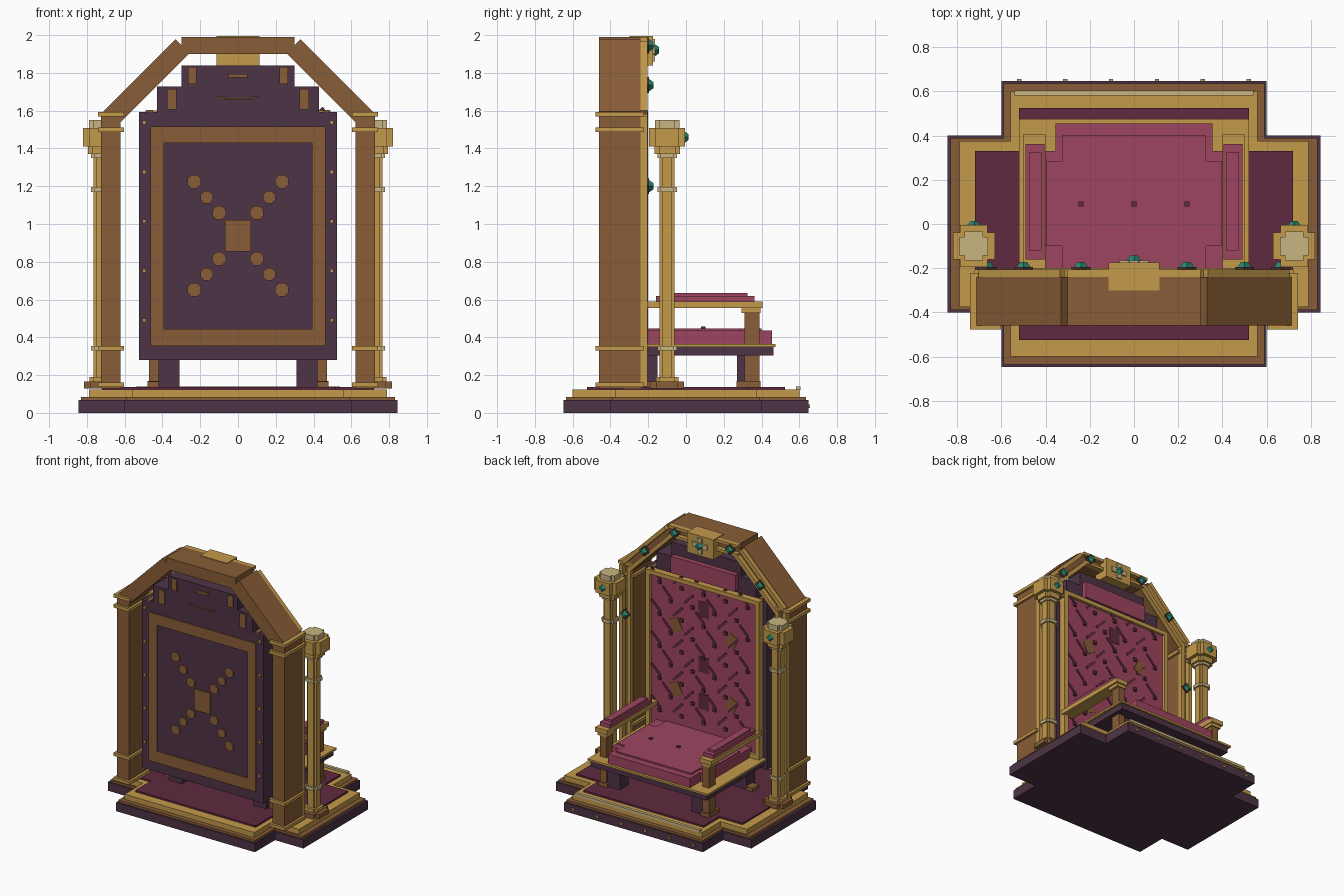
import bpy, bmesh, math
from mathutils import Matrix, Vector

if "Cube" in bpy.data.objects:
    bpy.data.objects.remove(bpy.data.objects["Cube"])


def material(name, rgb):
    m = bpy.data.materials.new(name)
    m.use_nodes = True
    m.diffuse_color = (*rgb, 1)
    m.node_tree.nodes["Principled BSDF"].inputs["Base Color"].default_value = (*rgb, 1)
    return m


PURPLE = material("dark purple", (0.076, 0.034, 0.061))
BROWN = material("bronze brown", (0.25, 0.11, 0.038))
GOLD = material("gold", (0.55, 0.32, 0.07))
PALE = material("pale gold", (0.58, 0.46, 0.22))
ROSE = material("rose cushion", (0.34, 0.06, 0.115))
WINE = material("dark wine", (0.115, 0.023, 0.05))
MOUNT = material("dark mount", (0.09, 0.04, 0.03))
TEAL = material("teal gem", (0.02, 0.26, 0.17))


def finish(bm, name, mat):
    bmesh.ops.recalc_face_normals(bm, faces=bm.faces)
    me = bpy.data.meshes.new(name)
    bm.to_mesh(me)
    bm.free()
    me.materials.append(mat)
    ob = bpy.data.objects.new(name, me)
    bpy.context.collection.objects.link(ob)
    return ob


def box(name, mat, x, y, z, turn=0):
    """Box from (min, max) ranges, turned about its own y axis."""
    bm = bmesh.new()
    mid = Vector([(a + b) / 2 for a, b in (x, y, z)])
    size = Matrix.Diagonal([b - a for a, b in (x, y, z)] + [1])
    rot = Matrix.Rotation(math.radians(turn), 4, 'Y')
    bmesh.ops.create_cube(bm, size=1, matrix=Matrix.Translation(mid) @ rot @ size)
    return finish(bm, name, mat)


def pair(name, mat, x, y, z, turn=0):
    """The same box on both sides."""
    box("left_" + name, mat, x, y, z, turn)
    box("right_" + name, mat, (-x[1], -x[0]), y, z, -turn)


def wide(name, mat, half, y, z):
    return box(name, mat, (-half, half), y, z)


def cross(name, mat, wide_arm, deep_arm, z, centre=(0, 0)):
    """Plus-shaped prism; each arm is (half x, half y)."""
    (a, b), (c, d) = wide_arm, deep_arm
    quarter = [(a, b), (c, b), (c, d)]
    pts = quarter + [(-x, y) for x, y in quarter[::-1]]
    pts += [(-x, -y) for x, y in quarter] + [(x, -y) for x, y in quarter[::-1]]
    bm = bmesh.new()
    face = bm.faces.new([bm.verts.new((x + centre[0], y + centre[1], z[0])) for x, y in pts])
    ext = bmesh.ops.extrude_face_region(bm, geom=[face])
    bmesh.ops.translate(bm, vec=(0, 0, z[1] - z[0]),
                        verts=[v for v in ext["geom"] if isinstance(v, bmesh.types.BMVert)])
    return finish(bm, name, mat)


def gem(name, x, y, z, mount=MOUNT, r=0.04):
    """Faceted gem on a diamond-shaped mount, facing +y."""
    box(name + "_mount", mount, (x - r * .75, x + r * .75), (y, y + .02), (z - r * .75, z + r * .75), 45)
    bm = bmesh.new()
    bmesh.ops.create_cone(bm, segments=4, radius1=r * .85, radius2=r * .4, depth=0.025, cap_ends=True,
                          matrix=Matrix.Translation((x, y + .03, z)) @ Matrix.Rotation(-math.pi / 2, 4, 'X'))
    finish(bm, name, TEAL)


# Stepped plinth
cross("plinth", PURPLE, (.845, .4), (.6, .648), (0, .068))
cross("plinth_step", BROWN, (.83, .39), (.59, .635), (.068, .085))
cross("plinth_gold_step", GOLD, (.79, .375), (.56, .6), (.085, .125))
cross("carpet", WINE, (.72, .33), (.52, .525), (.125, .138))
wide("front_step_trim", PALE, .54, (.582, .605), (.12, .14))
for i in range(6):
    x = -.52 + i * .208
    box("plinth_stud", GOLD, (x - .01, x + .01), (.64, .656), (.025, .045))

# Posts and arch
DEPTH = (-.46, -.24)
pair("post", BROWN, (.622, .724), DEPTH, (.13, 1.57))
pair("arch_brace", BROWN, (.215, .755), DEPTH, (1.698, 1.802), 45)
wide("arch_beam", BROWN, .3, DEPTH, (1.9, 1.99))
for z in (.15, .342, 1.5, 1.58):
    pair("post_band", GOLD, (.603, .742), (-.478, -.222), (z - .012, z + .012))

# Gold rails along the arch fronts
RAIL = (-.245, -.205)
for d in (-.034, .034):
    pair("post_rail", GOLD, (.673 + d - .015, .673 + d + .015), RAIL, (.14, 1.57))
    k = d * .707
    pair("brace_rail", GOLD, (.225 + k, .745 + k), RAIL, (1.735 + k, 1.765 + k), 45)
    wide("beam_rail", GOLD, .3, RAIL, (1.945 + d - .011, 1.945 + d + .011))

# Keystone and arch gems
wide("keystone", GOLD, .115, (-.3, -.175), (1.84, 1.995))
wide("keystone_bar", PALE, .065, (-.18, -.165), (1.9, 1.94))
box("keystone_stem", PALE, (-.02, .02), (-.18, -.165), (1.86, 1.98))
gem("keystone_gem", 0, -.185, 1.92, PALE)
for s in (1, -1):
    for x, z in ((.24, 1.945), (.5, 1.735), (.665, 1.2)):
        gem("arch_gem", s * x, -.215, z)

# Free-standing columns
for s in (1, -1):
    c = (s * .725, -.1)
    for name, mat, r, z in (("column_foot", BROWN, .09, (.13, .165)), ("column_base", GOLD, .06, (.165, .19)),
                            ("column_shaft", GOLD, .04, (.19, 1.38)), ("column_ring", PALE, .052, (.33, .355)),
                            ("column_ring", PALE, .052, (1.17, 1.195)), ("column_ring", PALE, .052, (1.35, 1.37)),
                            ("column_neck", GOLD, .068, (1.37, 1.41)), ("column_capital", GOLD, .095, (1.41, 1.508)),
                            ("column_cap", PALE, .065, (1.508, 1.55))):
        cross(name, mat, (r, r * .65), (r * .65, r), z, c)
    gem("column_gem", c[0], -.03, 1.46, PALE)

# Backrest shell with stepped crest
SHELL = (-.435, -.25)
wide("back_panel", PURPLE, .525, SHELL, (.28, 1.592))
wide("crest_lower", PURPLE, .43, SHELL, (1.592, 1.728))
wide("crest_upper", PURPLE, .3, SHELL, (1.728, 1.84))
PLATE = (-.443, -.434)
pair("crest_plate_lower", BROWN, (.325, .375), PLATE, (1.605, 1.715))
pair("crest_plate_upper", BROWN, (.22, .265), PLATE, (1.74, 1.83))
wide("crest_bar", BROWN, .05, PLATE, (1.775, 1.795))
wide("crest_arc", BROWN, .07, PLATE, (1.66, 1.668))
pair("crest_arc_end", BROWN, (.07, .11), PLATE, (1.668, 1.676))
pair("crest_tab", BROWN, (.45, .485), SHELL, (1.592, 1.604))

# Rear bronze frame, diagonal motif and studs
pair("rear_frame_side", BROWN, (.392, .462), PLATE, (.355, 1.515))
for z in ((.355, .445), (1.43, 1.515)):
    wide("rear_frame_rail", BROWN, .392, PLATE, z)
wide("rear_motif_centre", BROWN, .068, PLATE, (.855, 1.02))
for sz in (1, -1):
    for i, r in enumerate((.036, .033, .036)):
        x, z = .1 + i * .066, .938 + sz * (.122 + i * .082)
        for s in (1, -1):
            bm = bmesh.new()
            bmesh.ops.create_cone(bm, segments=8, radius1=r * 1.08, radius2=r * 1.08, depth=.009, cap_ends=True,
                                  matrix=Matrix.Translation((s * x, -.4385, z)) @ Matrix.Rotation(math.pi / 2, 4, 'X')
                                  @ Matrix.Rotation(math.pi / 8, 4, 'Z'))
            finish(bm, "rear_motif_tile", BROWN)
for i in range(5):
    z = .49 + i * .262
    pair("rear_stud", GOLD, (.488, .506), (-.447, -.43), (z - .01, z + .01))

# Upholstered front of the backrest
wide("back_cushion", ROSE, .46, (-.26, -.222), (.37, 1.57))
wide("head_cushion", ROSE, .28, (-.26, -.21), (1.62, 1.75))
pair("back_frame_side", GOLD, (.455, .49), (-.255, -.2), (.365, 1.6))
for z in ((.365, .4), (1.568, 1.6)):
    wide("back_frame_rail", GOLD, .456, (-.255, -.2), z)
TUFT = (-.224, -.217)
for row in range(9):
    z = .52 + row * .125
    for col in range(4 if row % 2 else 5):
        x = (col - (1.5 if row % 2 else 2)) * .19
        box("tuft_button", WINE, (x - .013, x + .013), (-.224, -.208), (z - .013, z + .013))
        box("tuft_seam", WINE, (x - .02, x + .09), TUFT, (z + .045, z + .065), 45 if (row + col) % 2 else -45)
for z in (.72, 1.22):
    pair("bronze_patch", BROWN, (.2, .28), TUFT, (z - .05, z + .05), 25)
for z in (.68, .97, 1.4):
    wide("wine_patch", WINE, .045, TUFT, (z - .06, z + .06))

# Seat
wide("seat_apron", PURPLE, .5, (-.25, .462), (.305, .35))
wide("seat_rim", GOLD, .52, (-.25, .475), (.35, .365))
wide("seat_cushion_front", ROSE, .355, (-.22, .455), (.365, .437))
wide("seat_cushion", ROSE, .41, (-.22, .33), (.365, .437))
wide("seat_cushion_top", ROSE, .325, (-.22, .4), (.43, .448))
wide("seat_cushion_top_side", ROSE, .395, (-.1, .285), (.43, .448))
for x in (-.24, 0, .24):
    box("seat_button", WINE, (x - .011, x + .011), (.08, .102), (.44, .457))

# Legs
pair("front_leg", PURPLE, (.31, .42), (.27, .375), (.13, .31))
pair("front_leg_post", BROWN, (.415, .47), (.31, .388), (.13, .55))
pair("front_leg_foot", BROWN, (.4, .478), (.268, .395), (.13, .168))
pair("back_leg", PURPLE, (.31, .42), (-.25, -.15), (.13, .31))
pair("back_leg_foot", BROWN, (.42, .478), (-.22, -.14), (.13, .165))

# Armrests
pair("armrest", GOLD, (.4, .502), (-.22, .405), (.555, .59))
pair("armrest_block", GOLD, (.405, .49), (.295, .395), (.53, .556))
pair("armrest_pad", ROSE, (.405, .49), (-.16, .362), (.59, .62))
pair("armrest_pad_top", ROSE, (.418, .475), (-.12, .325), (.62, .636))
